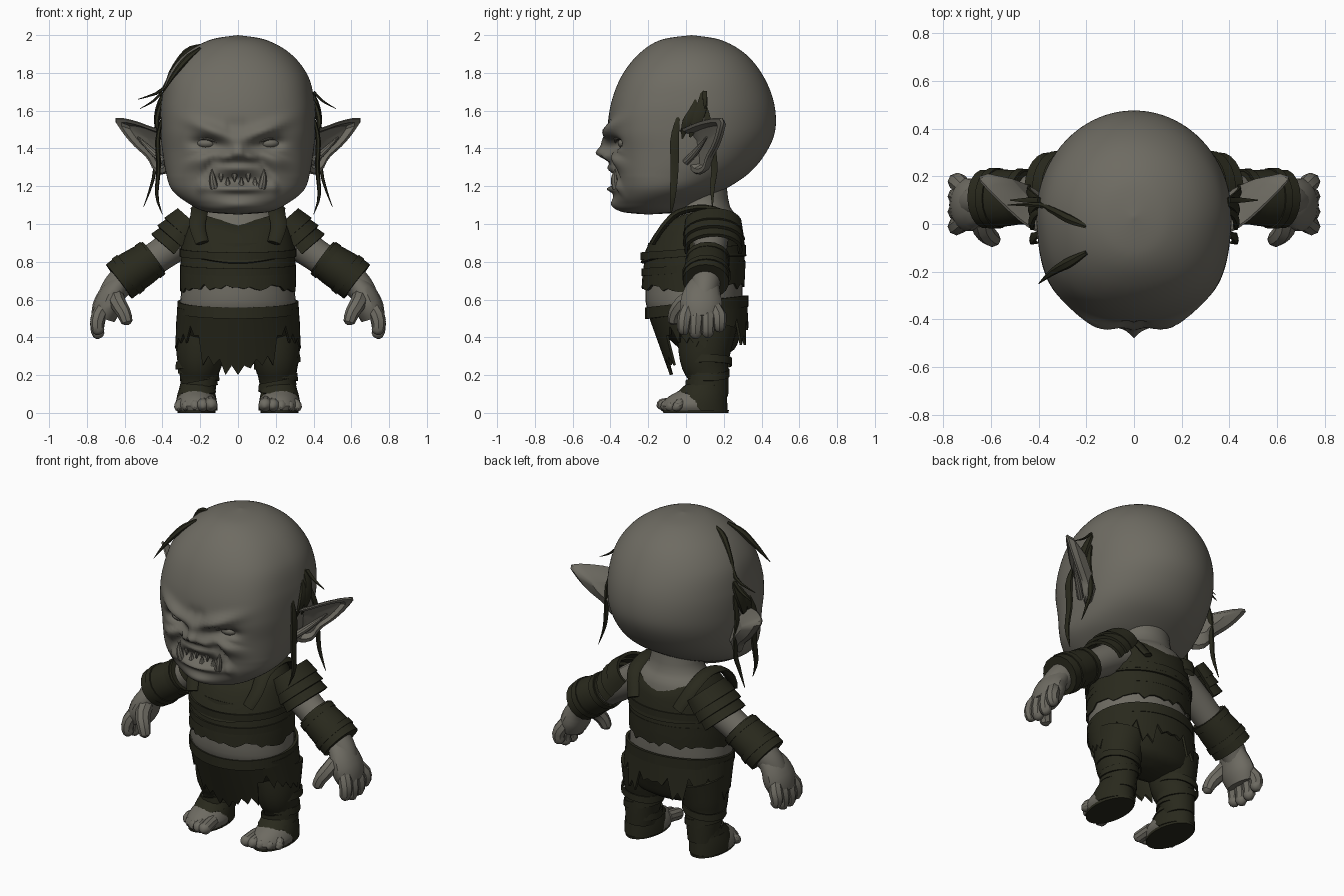
import bpy, bmesh, math, random
from mathutils import Vector
random.seed(4)
sin, cos, pi, tau = math.sin, math.cos, math.pi, math.tau

def material(name, rgb):
    m = bpy.data.materials.new(name)
    m.diffuse_color = (*rgb, 1)
    return m
SKIN = material("grey_skin", (0.155, 0.147, 0.122))
CLOTH = material("dark_leather", (0.022, 0.022, 0.012))

def spline(pts, n):
    """Smooth resampling of a list of tuples."""
    out, last = [], len(pts) - 1
    for k in range(n):
        f = k / (n - 1) * last
        i = min(int(f), last - 1)
        u = f - i
        q = [pts[min(max(i + j, 0), last)] for j in (-1, 0, 1, 2)]
        out.append([0.5 * (2*b + (c-a)*u + (2*a-5*b+4*c-d)*u*u + (3*b-a-3*c+d)*u**3)
                    for a, b, c, d in zip(*q)])
    return out

def skin_rows(name, rows, mat, closed=True, caps=True, thick=0):
    """Bridge rows of points into a surface; optionally cap or thicken it."""
    bm = bmesh.new()
    vs = [[bm.verts.new(p) for p in r] for r in rows]
    n = len(rows[0])
    for a, b in zip(vs, vs[1:]):
        for i in range(n if closed else n - 1):
            j = (i + 1) % n
            bm.faces.new((a[i], a[j], b[j], b[i]))
    if caps:
        bm.faces.new(vs[0])
        bm.faces.new(vs[-1])
    bmesh.ops.remove_doubles(bm, verts=bm.verts, dist=0.0004)
    bmesh.ops.recalc_face_normals(bm, faces=bm.faces)
    if thick:
        bmesh.ops.solidify(bm, geom=bm.faces[:], thickness=thick)
        bmesh.ops.recalc_face_normals(bm, faces=bm.faces)
    me = bpy.data.meshes.new(name)
    bm.to_mesh(me)
    bm.free()
    me.materials.append(mat)
    ob = bpy.data.objects.new(name, me)
    bpy.context.collection.objects.link(ob)
    return ob

def oval(z, hw, yf, yb, a, x=0):
    return Vector((x + hw * sin(a), (yf + yb) / 2 - (yb - yf) / 2 * cos(a), z))

def loft(name, table, mat, n=32, rows=16, x=0):
    """Stacked ovals given as (height, half width, front y, back y)."""
    return skin_rows(name, [[oval(*r, tau * i / n, x) for i in range(n)]
                            for r in spline(table, rows)], mat)

def sheet(name, f, mat, a0, a1, nu, nv, thick=0.015):
    """Thick shell from f(angle, t)."""
    full = abs(a1 - a0 - tau) < 1e-4
    us = [a0 + (a1 - a0) * i / (nu if full else nu - 1) for i in range(nu)]
    return skin_rows(name, [[f(a, j / (nv - 1)) for a in us] for j in range(nv)],
                     mat, full, False, thick)

def tube(name, pts, mat, s=1, n=10, rows=8, fu=1, fv=1, ref=(0, 1, 0)):
    """Tapered tube along (x, y, z, radius); s = -1 mirrors it."""
    p = spline(pts, rows)
    c = [Vector((s * q[0], q[1], q[2])) for q in p]
    out = []
    for i, q in enumerate(p):
        d = (c[min(i + 1, rows - 1)] - c[max(i - 1, 0)]).normalized()
        u = d.cross(Vector(ref)).normalized()
        v = d.cross(u)
        r = max(q[3], 0.001)
        out.append([c[i] + u * r * fu * cos(tau*k/n) + v * r * fv * sin(tau*k/n) for k in range(n)])
    return skin_rows(name, out, mat)

def ball(name, loc, size, mat):
    x, y, z = loc
    rows = [[(x + size[0]*sin(t)*cos(a), y + size[1]*sin(t)*sin(a), z + size[2]*cos(t))
             for a in [tau*k/14 for k in range(14)]] for t in [pi*(j+.02)/9.04 for j in range(10)]]
    return skin_rows(name, rows, mat)

# Head: big round skull with the face sculpted by soft bumps
head = loft("head", [(2.0, 0, .03, .03), (1.974, .15, -.135, .185), (1.9, .28, -.25, .315),
    (1.785, .37, -.34, .408), (1.645, .405, -.395, .465), (1.5, .41, -.415, .473), (1.38, .4, -.4, .425),
    (1.27, .38, -.39, .335), (1.18, .345, -.385, .2), (1.11, .26, -.375, .06), (1.065, .165, -.335, -.02),
    (1.05, 0, -.2, -.2)], SKIN, 120, 100)
bumps = [(.14, 1.495, .12, .034, .4, .042), (.165, 1.425, .07, .03, .1, -.055),   # brow, eye socket
         (.2, 1.34, .07, .04, -.5, .03), (0, 1.42, .04, .06, 0, .03),              # cheek, bridge
         (0, 1.372, .045, .034, 0, .062), (.068, 1.355, .026, .024, 0, .045),      # nose tip, nostril
         (0, 1.235, .125, .024, 0, -.032), (0, 1.295, .09, .02, 0, .025),          # mouth, upper lip
         (0, 1.185, .12, .018, 0, .035), (0, 1.1, .1, .03, 0, .025),               # lower lip, chin
         (.15, 1.3, .013, .06, .6, -.03), (.025, 1.52, .011, .035, 0, -.018),      # folds
         (.19, 1.375, .06, .012, -.3, -.02), (.19, 1.2, .02, .04, .3, .02)]
for v in head.data.vertices:
    if v.co.y < 0:
        v.co.x *= 1 + .32 * (v.co.y / .42)**2 * min(1, max(.3, (v.co.z - 1.05) * 5))
    if v.co.y < -.05:
        x, z = abs(v.co.x), v.co.z
        fade = min(1, (-.05 - v.co.y) * 5)
        for bx, bz, sx, sz, rot, amp in bumps:
            dx, dz = x - bx, z - bz
            e = ((dx*cos(rot) + dz*sin(rot)) / sx)**2 + ((dz*cos(rot) - dx*sin(rot)) / sz)**2
            v.co.y -= fade * amp * math.exp(-e)

# Small teeth
for i in range(6):
    x = -.09 + i * .036
    z = 1.205 if i % 2 else 1.265
    tube("tooth", [(x, -.375 + x*x, z, .018), (x, -.38 + x*x, 1.235 + (1.235 - z)*.4, .003)], SKIN, n=6, rows=3)

def ear_row(s, scale, push):
    outline = [(.37, -.05, 1.49), (.46, .0, 1.515), (.56, .09, 1.55), (.655, .19, 1.56), (.61, .18, 1.48),
               (.55, .155, 1.41), (.48, .12, 1.345), (.44, .095, 1.275), (.38, .04, 1.27), (.36, -.03, 1.37)]
    c = Vector((.45, .055, 1.42))
    rim = [c + (Vector(p) - c)*scale + Vector((-push*.6, push, 0)) for p in outline]
    return [Vector((s*q[0], q[1], q[2])) for q in spline(rim + rim[:1], 25)[:-1]]

for s in (1, -1):
    # Face pieces
    ball("eye", (s*.165, -.318, 1.428), (.055, .045, .03), SKIN)
    tube("eyelid", [(.09, -.372, 1.425, .004), (.16, -.368, 1.455, .012), (.25, -.318, 1.46, .004)], SKIN, s)
    tube("tusk", [(.125, -.37, 1.19, .022), (.135, -.38, 1.24, .018), (.138, -.375, 1.29, .002)], SKIN, s, 8, 6)
    # Ears with a hollow front
    skin_rows("ear", [ear_row(s, .25, .035), ear_row(s, .7, .03), ear_row(s, .82, -.004), ear_row(s, .96, -.004),
                      ear_row(s, 1, .005), ear_row(s, .9, .03), ear_row(s, .5, .065)], SKIN)
    tube("ear_ridge", [(.39, -.0, 1.33, .02), (.45, .05, 1.38, .018), (.53, .11, 1.46, .006)], SKIN, s)
    # Hair hanging round the ears
    for p in ([(.4, -.04, 1.57, .008), (.425, -.06, 1.45, .022), (.42, -.06, 1.3, .02), (.43, -.07, 1.15, .015), (.4, -.08, 1.05, .002)],
              [(.4, .1, 1.62, .012), (.44, .13, 1.48, .018), (.44, .15, 1.3, .016), (.46, .14, 1.2, .012), (.5, .14, 1.09, .002)],
              [(.37, .09, 1.73, .004), (.41, .09, 1.65, .024), (.43, .06, 1.55, .026), (.42, .02, 1.46, .006)],
              [(.4, .05, 1.66, .004), (.42, .04, 1.6, .022), (.43, .0, 1.53, .022), (.41, -.02, 1.45, .004)],
              [(.4, .1, 1.7, .012), (.45, .1, 1.65, .01), (.52, .1, 1.61, .002)]):
        tube("side_hair", p, CLOTH, s, 6, 12, .6, 1.2)
for p in ([(-.2, -.01, 1.945, .01), (-.27, .02, 1.915, .02), (-.345, .06, 1.82, .016), (-.4, .08, 1.71, .012), (-.53, .08, 1.66, .002)],
          [(-.2, -.12, 1.93, .01), (-.27, -.16, 1.875, .022), (-.34, -.2, 1.79, .016), (-.4, -.25, 1.69, .002)]):
    tube("top_hair", p, CLOTH, 1, 6, 12, .8, 1)

# Torso with neck
loft("torso", [(.45, .27, -.14, .27), (.55, .305, -.205, .295), (.65, .3, -.215, .3), (.8, .285, -.2, .295),
    (.95, .27, -.14, .29), (1.04, .22, -.07, .27), (1.1, .16, -.05, .23), (1.25, .15, -.05, .21)], SKIN, 40, 20)

# Leather cuirass: jagged lower plate, belts and overlapping chest plate
jag = [random.uniform(-.02, .02) for _ in range(60)]
def lower_plate(a, t):
    hem = .68 - .005*cos(a) - .025*abs(sin(a)) + jag[int(round(a / tau * 60)) % 60]
    k = sin(pi * t) * .006
    return oval(.9 + (hem - .9) * t, .292 + .014*t + k, -.2 - .035*t - k, .302 + .008*t + k, a)
sheet("lower_plate", lower_plate, CLOTH, 0, tau, 60, 6)
def chest_plate(a, t):
    top = 1.035 - .03*cos(a)**2 + .03*abs(sin(a))
    low = .83 - .035*max(0, cos(a))**4
    w = math.sqrt(t)
    return oval(top + (low - top) * t, .225 + .085*w, -.085 - .155*w, .275 + .045*w, a)
sheet("chest_plate", chest_plate, CLOTH, 0, tau, 48, 8)
for z, g in ((.765, 0), (.85, .004)):
    sheet("torso_belt", lambda a, t: oval(z + .04*(.5-t) - .02*cos(a), .307+g, -.236-g, .314+g, a), CLOTH, 0, tau, 40, 2, .01)

# Hips and ragged skirt with a long front flap
loft("hips", [(.52, .318, -.19, .318), (.48, .32, -.18, .315), (.4, .31, -.1, .285), (.33, .24, -.02, .25), (.29, .08, .05, .16)], CLOTH, 36, 12)
sheet("waistband", lambda a, t: oval(.59 - .06*t - .032*cos(a), .32, -.216, .33, a), CLOTH, 0, tau, 36, 3, .016)
teeth = [.2, .235, .25, .36, .41, .37, .35, .33, .34, .4, .44, .4, .45, .36, .44, .41, .45]
def skirt(a, t):
    k = abs((a + pi) % tau - pi) / pi * 32
    hem = teeth[min(16, int(k / 2))] + (.05 if int(round(k)) % 2 else 0)
    top = .56 - .025 * cos(a)
    z = top + (hem - top) * t
    drop = .56 - z
    return oval(z, .322 + .05*drop, -.215 + .36*drop, .325 + .06*drop, a)
sheet("ragged_skirt", skirt, CLOTH, 0, tau, 64, 6, .014)

for s in (1, -1):
    # Shoulder straps
    tube("shoulder_strap", [(.19, -.175, .9, .036), (.215, -.12, .985, .042), (.205, -.04, 1.06, .045), (.205, .1, 1.085, .045),
         (.2, .22, 1.04, .042), (.15, .3, .92, .036)], CLOTH, s, 8, 16, .4, 1, (1, 0, 0))
    # Layered shoulder plates
    axis = Vector((.66, 0, -.75)).normalized()
    up = Vector((.75, 0, .66))
    for d, r in ((0, .15), (.055, .152), (.11, .145)):
        def pad(a, t):
            c = Vector((.235, .145, 1.01)) + axis * (d + .085*t)
            p = c + up * cos(a) * (r*.75 + .02*t) + Vector((0, 1, 0)) * sin(a) * (r + .01*t)
            return Vector((s * p.x, p.y, p.z))
        sheet("shoulder_plate", pad, CLOTH, -1.85, 1.85, 16, 4, .018)
    # Arm, bracer and hand
    tube("arm", [(.22, .13, .96, .1), (.34, .13, .885, .09), (.45, .12, .81, .085), (.56, .11, .74, .085), (.64, .1, .67, .075),
         (.68, .09, .61, .065)], SKIN, s, 18, 16)
    tube("bracer", [(.445, .115, .825, .1), (.5, .112, .785, .108), (.57, .108, .74, .113), (.63, .105, .695, .114)], CLOTH, s, 18, 6, 1, 1.08)
    for x, y, z, r in ((.465, .115, .81, .108), (.58, .108, .733, .118)):
        tube("bracer_band", [(x-.014, y, z+.011, r), (x+.014, y, z-.011, r+.002)], CLOTH, s, 18, 2, 1, 1.08)
    tube("palm", [(.62, .1, .69, .065), (.665, .085, .63, .085), (.695, .08, .56, .095), (.715, .08, .5, .08)], SKIN, s, 14, 8, .8, 1.2)
    for y, l in ((.0, .415), (.058, .395), (.118, .4), (.175, .43)):
        tube("finger", [(.7, .03 + y*.6, .58, .034), (.735, y*1.0 - .002, .52, .04), (.746, y*1.08 - .012, l + .05, .036),
             (.735, y*1.08 - .012, l + .012, .029), (.73, y*1.08 - .012, l, .008)], SKIN, s, 8, 8)
    tube("thumb", [(.655, .05, .63, .046), (.635, -.02, .58, .043), (.605, -.055, .53, .038), (.588, -.065, .48, .03), (.585, -.065, .465, .006)],
         SKIN, s, 8, 9)
    # Trouser leg with wraps
    tube("leg", [(.18, .11, .46, .15), (.195, .1, .36, .135), (.202, .1, .27, .12), (.208, .12, .19, .1), (.212, .13, .08, .088)],
         CLOTH, s, 18, 12, 1, 1.08)
    for z, r, t in ((.27, .122, .02), (.21, .108, -.02), (.15, .099, .018)):
        sheet("leg_wrap", lambda a, k: oval(z + .04*(.5-k) + t*sin(a), r + .004*k, .12 - r*1.05 - (z < .2)*.02, .12 + r*1.02, a, s*.208),
              CLOTH, 0, tau, 18, 3, .008)
    # Bare front of the foot, wrapped ankle and heel, dark sole
    loft("foot", [(.012, .1, -.12, .21), (.04, .112, -.13, .215), (.08, .1, -.1, .21), (.11, .085, -.05, .205), (.15, .08, .03, .2)],
         SKIN, 28, 10, s*.22)
    sheet("ankle_wrap", lambda a, t: oval(.16 - .05*t - .008*cos(a), .088 + .012*t, .0 - .055*t, .215, a, s*.216), CLOTH, 0, tau, 20, 3, .008)
    def heel(a, t):
        p = oval(.012 + .11*t, .112 - .018*t*t, -.12 + .09*t, .222 - .008*t, pi + a, s*.22)
        p.y = max(p.y, .08 - .11*t)
        return p
    sheet("heel_wrap", heel, CLOTH, -2.2, 2.2, 26, 6, .006)
    loft("sole", [(0, .1, -.12, .225), (.014, .102, -.122, .227)], CLOTH, 28, 2, s*.22)
    for i in range(5):
        r = .036 - .0025 * i
        tube("toe", [(.15 + i*.036, -.03, .055, r), (.145 + i*.041, -.1 + .004*i*i, .045, r),
                     (.142 + i*.043, -.135 + .005*i*i, r + .002, r*.9), (.142 + i*.043, -.152 + .005*i*i, r*.8, .006)],
             SKIN, s, 10, 9, 1, 1, (0, 0, 1))

# Soft shading, smoother on the sculpted face
for ob in bpy.context.collection.objects:
    ob.select_set(ob != head)
bpy.context.view_layer.objects.active = bpy.data.objects["torso"]
bpy.ops.object.shade_smooth_by_angle(angle=math.radians(35))
for p in head.data.polygons:
    p.use_smooth = True
